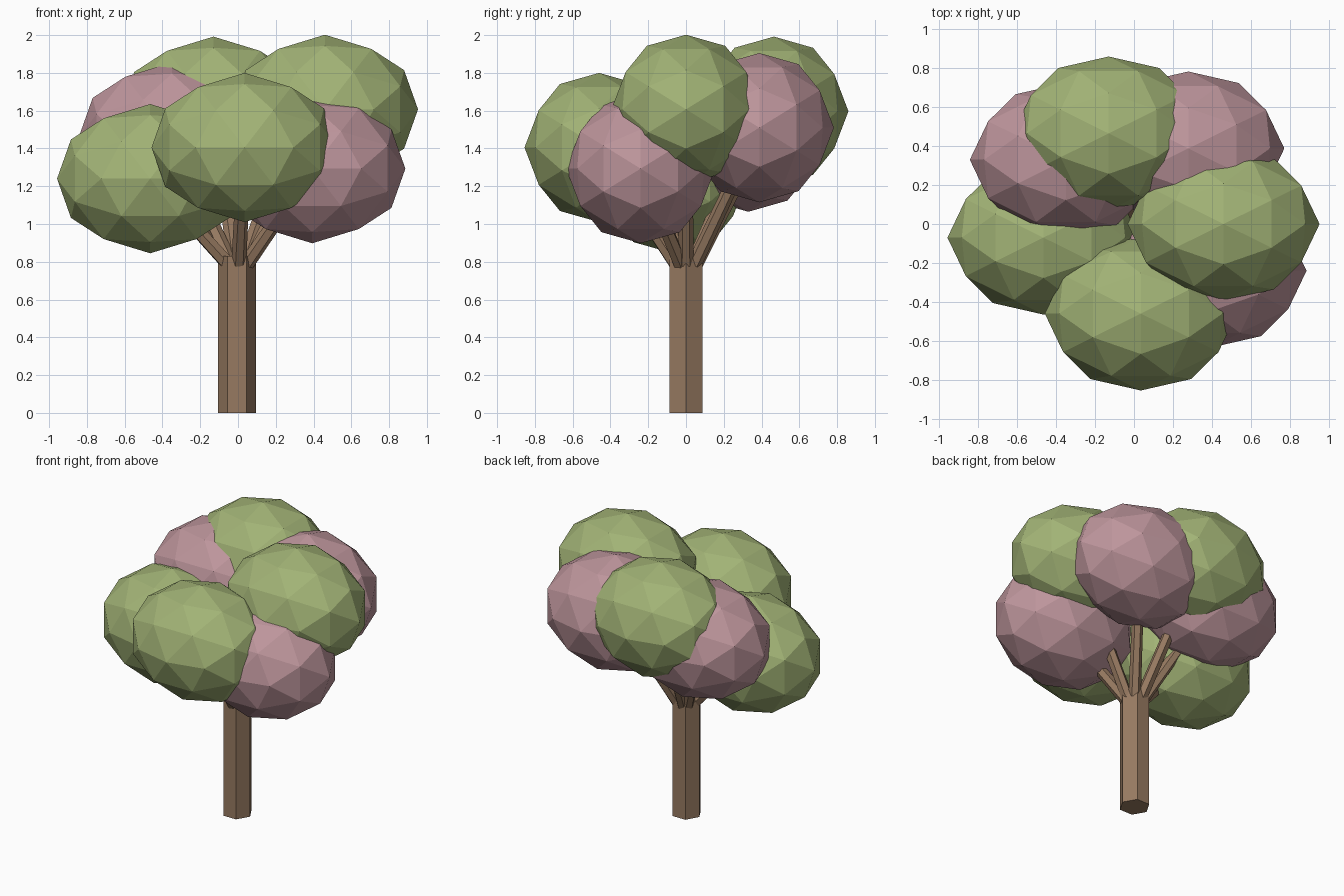
import bpy
import bmesh
from math import radians
from mathutils import Matrix, Vector

cube = bpy.data.objects.get("Cube")
if cube:
    bpy.data.objects.remove(cube, do_unlink=True)


def make_material(name, rgb):
    mat = bpy.data.materials.new(name)
    mat.use_nodes = True
    mat.diffuse_color = (*rgb, 1)
    bsdf = mat.node_tree.nodes["Principled BSDF"]
    bsdf.inputs["Base Color"].default_value = (*rgb, 1)
    bsdf.inputs["Roughness"].default_value = 0.9
    return mat


green = make_material("leaf green", (0.36, 0.45, 0.18))
pink = make_material("blossom pink", (0.51, 0.30, 0.33))
brown = make_material("bark brown", (0.31, 0.195, 0.12))


def add_object(name, bm, mat):
    mesh = bpy.data.meshes.new(name)
    bm.to_mesh(mesh)
    bm.free()
    mesh.materials.append(mat)
    obj = bpy.data.objects.new(name, mesh)
    bpy.context.collection.objects.link(obj)
    return obj


def leaf_clump(name, centre, mat):
    """Faceted ball, turned so its edges line up with the axes, then widened."""
    bm = bmesh.new()
    bmesh.ops.create_icosphere(bm, subdivisions=2, radius=1)
    turn = Matrix.Rotation(radians(58.28), 4, 'Y')
    size = Matrix.Diagonal((0.493, 0.395, 0.395, 1))
    bm.transform(Matrix.Translation(centre) @ size @ turn)
    add_object(name, bm, mat)


def hex_post(name, start, end, r_start, r_end):
    """Six-sided post between two points."""
    start, end = Vector(start), Vector(end)
    axis = end - start
    bm = bmesh.new()
    bmesh.ops.create_cone(bm, cap_ends=True, segments=6, radius1=r_start,
                          radius2=r_end, depth=axis.length)
    # Put a corner on the x axis
    corner = max(bm.verts, key=lambda v: v.co.x).co
    if abs(corner.y) > 0.3 * r_start:
        bm.transform(Matrix.Rotation(radians(30), 4, 'Z'))
    tilt = Matrix.Identity(4)
    if axis.x or axis.y:
        tilt = axis.to_track_quat('Z', 'Y').to_matrix().to_4x4()
    bm.transform(Matrix.Translation((start + end) / 2) @ tilt)
    add_object(name, bm, brown)


# Trunk
hex_post("trunk", (-0.005, 0, 0), (-0.005, 0, 0.83), 0.1, 0.1)

# Crown clumps, each held by a branch that starts at the trunk top
clumps = {
    "front": ((0.035, -0.46, 1.405), green),
    "right": ((-0.465, -0.07, 1.24), green),
    "left": ((0.46, 0.0, 1.607), green),
    "back": ((-0.13, 0.465, 1.597), green),
    "front_left": ((0.393, -0.24, 1.293), pink),
    "back_left": ((0.279, 0.388, 1.51), pink),
    "back_right": ((-0.35, 0.33, 1.46), pink),
}
for side, (centre, mat) in clumps.items():
    leaf_clump(side + "_leaf_clump", centre, mat)
    outward = Vector((centre[0], centre[1], 0)).normalized()
    foot = outward * 0.055 + Vector((0, 0, 0.79))
    hex_post(side + "_branch", foot, foot.lerp(Vector(centre), 0.9), 0.04, 0.035)
